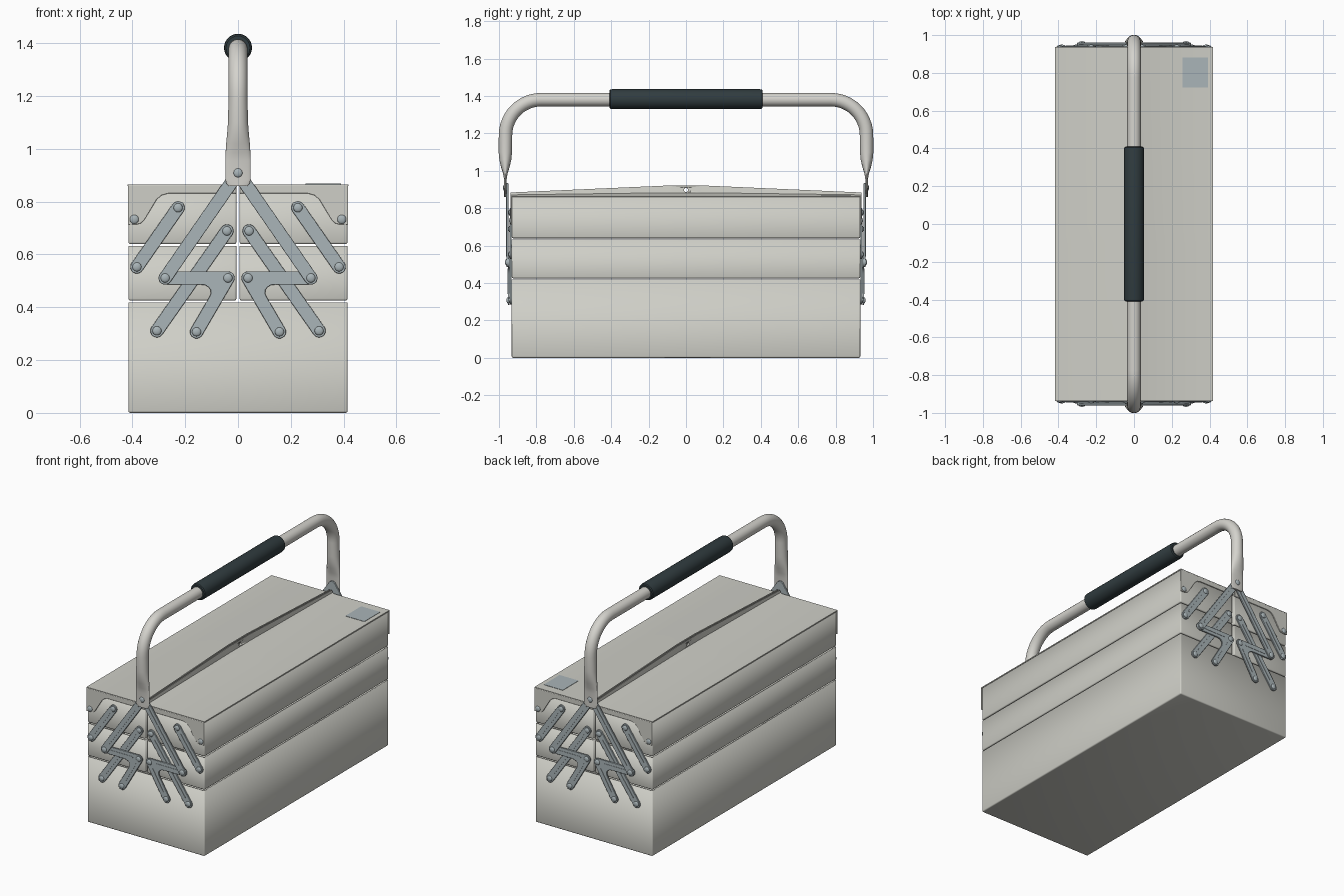
import bpy, bmesh
from math import sin, cos, pi, radians, atan2, degrees
from mathutils import Matrix, Vector

if "Cube" in bpy.data.objects:
    bpy.data.objects.remove(bpy.data.objects["Cube"])


def material(name, rgb):
    m = bpy.data.materials.new(name)
    m.diffuse_color = (*rgb, 1)
    m.use_nodes = True
    m.node_tree.nodes["Principled BSDF"].inputs["Base Color"].default_value = m.diffuse_color
    return m


BODY = material("painted_steel", (0.62, 0.62, 0.57))
TUBE = material("handle_steel", (0.66, 0.65, 0.61))
ARM = material("linkage_steel", (0.40, 0.46, 0.48))
DARK = material("rubber", (0.03, 0.045, 0.05))


def finish(name, bm, mat, mirror="", bevel=0, shell=0):
    """Turn a bmesh into an object, optionally hollowed, bevelled, mirrored."""
    if not shell:
        bmesh.ops.recalc_face_normals(bm, faces=bm.faces[:])
    me = bpy.data.meshes.new(name)
    bm.to_mesh(me)
    bm.free()
    ob = bpy.data.objects.new(name, me)
    bpy.context.collection.objects.link(ob)
    me.materials.append(mat)
    bpy.ops.object.select_all(action="DESELECT")
    ob.select_set(True)
    bpy.context.view_layer.objects.active = ob
    bpy.ops.object.shade_smooth_by_angle(angle=radians(35))
    if shell:
        s = ob.modifiers.new("Shell", "SOLIDIFY")
        s.thickness, s.offset = shell, -1
    if bevel:
        b = ob.modifiers.new("Bevel", "BEVEL")
        b.width, b.segments, b.limit_method = bevel, 2, "ANGLE"
        b.angle_limit = radians(40)
    if mirror:
        m = ob.modifiers.new("Mirror", "MIRROR")
        m.use_axis = ["X" in mirror, "Y" in mirror, False]
        m.use_mirror_merge = False
    return ob


def loft(rings):
    """Skin a row of equal-length closed rings and cap both ends."""
    bm = bmesh.new()
    rows = [[bm.verts.new(p) for p in r] for r in rings]
    n = len(rows[0])
    for a, b in zip(rows, rows[1:]):
        for i in range(n):
            j = (i + 1) % n
            bm.faces.new((a[i], a[j], b[j], b[i]))
    bm.faces.new(rows[0])
    bm.faces.new(rows[-1][::-1])
    return bm


def plate(bm, outline, y0, y1):
    """Extrude an (x, z) outline between two y positions."""
    a, b = ([bm.verts.new((x, y, z)) for x, z in outline] for y in (y0, y1))
    bm.faces.new(a)
    bm.faces.new(b[::-1])
    for i in range(len(a)):
        j = (i + 1) % len(a)
        bm.faces.new((a[i], a[j], b[j], b[i]))


def arc(c, r, a0, a1, n=10):
    return [(c[0] + r * cos(radians(a0 + (a1 - a0) * i / n)),
             c[1] + r * sin(radians(a0 + (a1 - a0) * i / n))) for i in range(n + 1)]


def capsule(p, q, r):
    a = degrees(atan2(q[1] - p[1], q[0] - p[0]))
    return arc(p, r, a + 90, a + 270) + arc(q, r, a - 90, a + 90)


def tray(name, lo, hi, mirror=""):
    """Open-topped sheet tray with rounded corners."""
    bm = bmesh.new()
    bmesh.ops.create_cube(bm, size=1)
    for v in bm.verts:
        v.co = [lo[i] if v.co[i] < 0 else hi[i] for i in range(3)]
    top = [f for f in bm.faces if f.normal.z > 0.9]
    bmesh.ops.delete(bm, geom=top, context="FACES")
    edges = [e for e in bm.edges if len(e.link_faces) == 2]
    bmesh.ops.bevel(bm, geom=edges, offset=0.008, segments=3, profile=0.5, affect="EDGES")
    return finish(name, bm, BODY, mirror, shell=0.007)


# Box and cantilever trays
tray("base_box", (-0.415, -0.932, 0), (0.415, 0.932, 0.419))
tray("middle_tray", (0.006, -0.932, 0.425), (0.415, 0.932, 0.632), "X")
tray("upper_tray", (0.006, -0.932, 0.639), (0.415, 0.932, 0.86), "X")

# Lids: flat sheets that turn up into a tapering flange along the centre
rings = []
for y, h in ((-0.937, 0.018), (-0.1, 0.055), (0.1, 0.055), (0.937, 0.018)):
    rings.append([(x, y, z) for x, z in (
        (0.418, 0.866), (0.012 + 0.8 * h, 0.866), (0.015, 0.866 + 0.3 * h),
        (0.010, 0.866 + h), (0.004, 0.866 + h), (0.004, 0.859), (0.418, 0.859))])
lid = finish("lid", loft(rings), BODY)

# Padlock hole through the flanges
bm = bmesh.new()
bmesh.ops.create_cone(bm, cap_ends=True, segments=24, radius1=0.011, radius2=0.011, depth=0.2,
                      matrix=Matrix.Translation((0, 0, 0.898)) @ Matrix.Rotation(pi / 2, 4, "Y"))
cutter = finish("hole_cutter", bm, BODY)
cutter.hide_render = True
cutter.hide_set(True)
cut = lid.modifiers.new("Hole", "BOOLEAN")
cut.operation, cut.object = "DIFFERENCE", cutter
mir = lid.modifiers.new("Mirror", "MIRROR")
mir.use_mirror_merge = False

# Lid end skirts with hinge lugs
bm = bmesh.new()
plate(bm, [(0.006, 0.862), (0.006, 0.831), (0.265, 0.831), (0.29, 0.824), (0.308, 0.808),
           (0.352, 0.735), (0.366, 0.719), (0.385, 0.713), (0.417, 0.713), (0.417, 0.862)],
      0.931, 0.938)
finish("lid_skirt", bm, BODY, "XY", bevel=0.002)

# Linkage: straight arms and the bent bracket
R = 0.025
LINKS = {"outer_arm": ((0.227, 0.777), (0.383, 0.553), 0.935),
         "inner_arm": ((0.042, 0.689), (0.307, 0.311), 0.935),
         "long_arm": ((0.0, 0.909), (0.276, 0.511), 0.953)}
P, Q, S = (0.276, 0.511), (0.038, 0.511), (0.157, 0.307)
ribs = bmesh.new()


def rib(p, q, y):
    p, q = Vector(p), Vector(q)
    d = (q - p).normalized() * 0.045
    plate(ribs, capsule(p + d, q - d, 0.005), y - 0.003, y + 0.002)


for name, (p, q, y) in LINKS.items():
    bm = bmesh.new()
    plate(bm, capsule(p, q, R), y - 0.003, y + 0.007)
    finish(name, bm, ARM, "XY", bevel=0.002)
    rib(p, q, y + 0.007)

bm = bmesh.new()
bracket = (arc(P, R, -90, 90) + arc(Q, R, 90, 210) + arc(S, R, 210, 390)
           + [(0.108, 0.44), (0.103, 0.452), (0.104, 0.466), (0.112, 0.477),
              (0.125, 0.484), (0.145, 0.486)])
plate(bm, bracket, 0.943, 0.952)
finish("bent_bracket", bm, ARM, "XY", bevel=0.002)
rib(P, Q, 0.952)
rib(Q, S, 0.952)
finish("arm_ribs", ribs, ARM, "XY")


def rivets(name, spots, mirror):
    """Low domed rivet heads at (x, z, y) spots."""
    bm = bmesh.new()
    for x, z, y in spots:
        bmesh.ops.create_uvsphere(bm, u_segments=20, v_segments=10, radius=0.017,
                                  matrix=Matrix.Translation((x, y, z)) @ Matrix.Diagonal((1, 0.45, 1, 1)))
    finish(name, bm, ARM, mirror)


rivets("linkage_rivets", [(*LINKS["outer_arm"][0], 0.942), (*LINKS["outer_arm"][1], 0.942),
                          (*LINKS["inner_arm"][0], 0.942), (*LINKS["inner_arm"][1], 0.942),
                          (*P, 0.960), (*Q, 0.952), (*S, 0.952), (0.393, 0.733, 0.938)], "XY")
rivets("handle_rivets", [(0, 0.909, 0.971)], "Y")


def ring(y, z, t, rx, rt, n=28):
    """Elliptical section on a path heading t radians below +y."""
    return [(rx * cos(a), y + rt * sin(a) * sin(t), z + rt * sin(a) * cos(t))
            for a in (2 * pi * i / n for i in range(n))]


# Handle: bent tube whose ends flatten into pivot tabs
rings = [ring(0, 1.38, 0, 0.036, 0.036)]
for i in range(13):
    t = pi / 2 * i / 12
    rings.append(ring(0.775 + 0.19 * sin(t), 1.19 + 0.19 * cos(t), t, 0.036, 0.036))
for z, rx, rt in ((1.10, 0.038, 0.036), (1.06, 0.041, 0.032), (1.02, 0.045, 0.023),
                  (0.985, 0.047, 0.012), (0.955, 0.048, 0.007), (0.885, 0.048, 0.006),
                  (0.868, 0.044, 0.006), (0.859, 0.034, 0.006)):
    rings.append(ring(0.966, z, pi / 2, rx, rt))
finish("handle_tube", loft(rings), TUBE, "Y")

# Rubber grip
finish("handle_grip", loft([ring(y, 1.383, 0, r, r) for y, r in (
    (-0.41, 0.038), (-0.41, 0.045), (-0.405, 0.051), (-0.395, 0.053),
    (0.395, 0.053), (0.405, 0.051), (0.41, 0.045), (0.41, 0.038))]), DARK)

# Blank plate on the right lid
bm = bmesh.new()
bmesh.ops.create_cube(bm, size=1, matrix=Matrix.Translation((0.323, 0.802, 0.866))
                      @ Matrix.Diagonal((0.135, 0.16, 0.004, 1)))
finish("lid_plate", bm, ARM)
